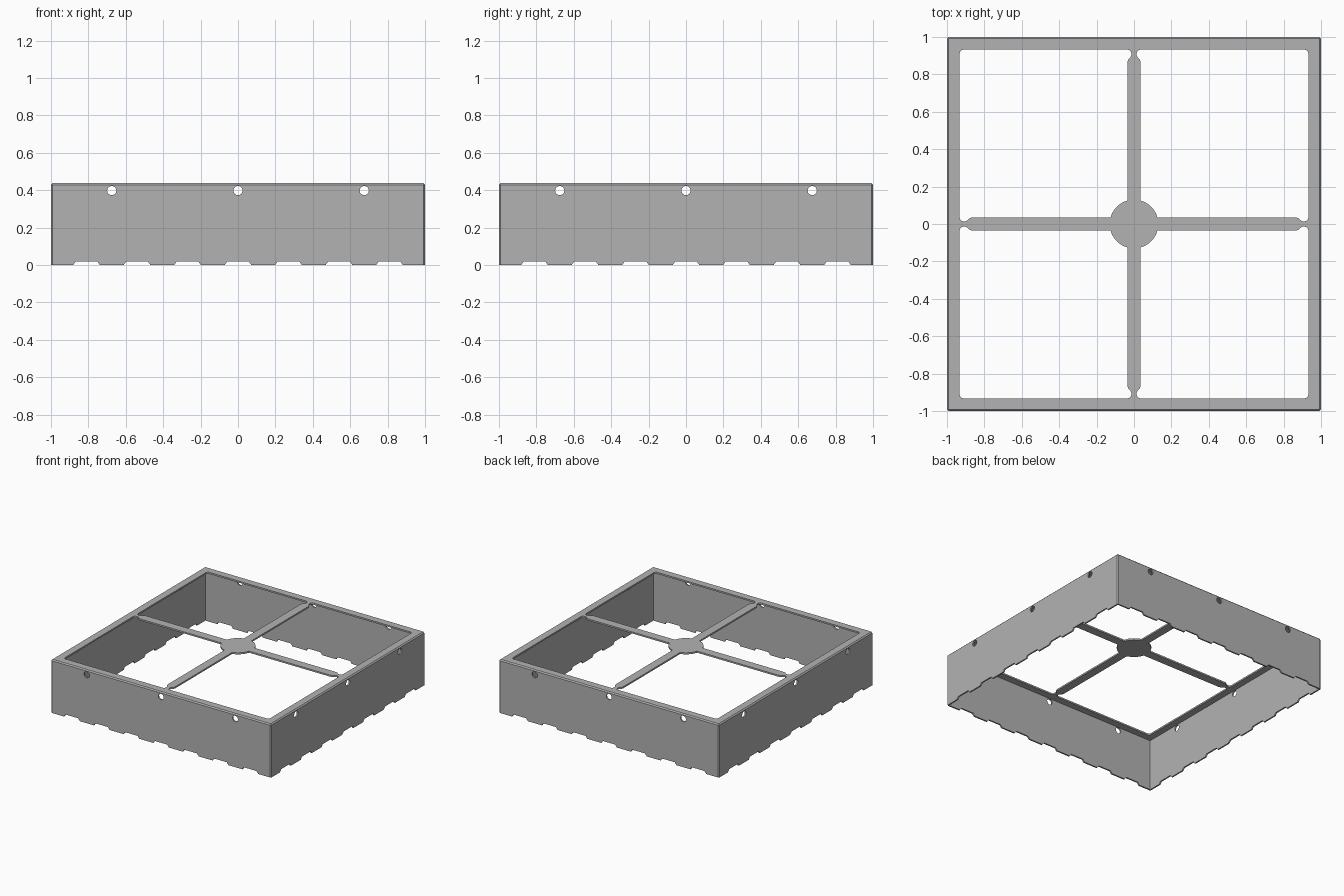
import bpy, bmesh, math
from mathutils import Matrix, Vector

if "Cube" in bpy.data.objects:
    bpy.data.objects.remove(bpy.data.objects["Cube"], do_unlink=True)

HEIGHT = 0.438     # overall height
WALL = 0.012       # side wall thickness
PLATE = 0.013      # thickness of the top rim and spokes
CHAMFER = 0.009

grey = bpy.data.materials.new("plain grey")
grey.use_nodes = True
grey.diffuse_color = (0.45, 0.45, 0.45, 1)
grey.node_tree.nodes["Principled BSDF"].inputs["Base Color"].default_value = (0.45, 0.45, 0.45, 1)


def add_object(name, bm):
    bmesh.ops.recalc_face_normals(bm, faces=bm.faces)
    mesh = bpy.data.meshes.new(name)
    bm.to_mesh(mesh)
    bm.free()
    mesh.materials.append(grey)
    obj = bpy.data.objects.new(name, mesh)
    bpy.context.collection.objects.link(obj)
    return obj


def prism(bm, points, direction):
    """Extrude a flat outline of 3D points along a direction."""
    face = bm.faces.new([bm.verts.new(p) for p in points])
    new = bmesh.ops.extrude_face_region(bm, geom=[face])["geom"]
    verts = [v for v in new if isinstance(v, bmesh.types.BMVert)]
    bmesh.ops.translate(bm, verts=verts, vec=direction)


def box(bm, low, high):
    size, mid = Vector(high) - Vector(low), (Vector(high) + Vector(low)) / 2
    bmesh.ops.create_cube(bm, size=1, matrix=Matrix.Translation(mid) @ Matrix.Diagonal((*size, 1)))


def arc(cx, cy, r, start, end, steps):
    angles = [math.radians(start + (end - start) * i / steps) for i in range(steps + 1)]
    return [(cx + r * math.cos(a), cy + r * math.sin(a)) for a in angles]


def subtract(obj, name, bm):
    """Cut a helper mesh out of obj, then drop the helper."""
    cutter = add_object(name, bm)
    cutter.hide_render = True
    mod = obj.modifiers.new(name, "BOOLEAN")
    mod.operation, mod.solver, mod.object = "DIFFERENCE", "EXACT", cutter
    bpy.context.view_layer.update()
    graph = bpy.context.evaluated_depsgraph_get()
    result = bpy.data.meshes.new_from_object(obj.evaluated_get(graph))
    obj.modifiers.clear()
    obj.data = result
    bpy.data.objects.remove(cutter, do_unlink=True)


# Outer block with chamfered upright and top edges
bm = bmesh.new()
box(bm, (-1, -1, 0), (1, 1, HEIGHT))
edges = [e for e in bm.edges if max(v.co.z for v in e.verts) > 0.1]
bmesh.ops.bevel(bm, geom=edges, offset=CHAMFER, segments=1, affect="EDGES")
frame = add_object("frame_with_spokes", bm)

# Hollow underside, leaving thin walls and a top plate
bm = bmesh.new()
inner = 1 - WALL
box(bm, (-inner, -inner, -0.1), (inner, inner, HEIGHT - PLATE))
subtract(frame, "cavity_cutter", bm)

# Four openings between rim, necked spokes and round hub
half, hub, rim = 0.035, 0.13, 0.932
lean = math.degrees(math.asin(half / hub))
spoke_end = [(half, 0.865), (0.031, 0.88), (0.019, 0.892), (0.0145, 0.9)]
opening = arc(0, 0, hub, lean, 90 - lean, 16) + spoke_end
opening += arc(0.0345, rim - 0.02, 0.02, 180, 90, 5)
opening += arc(rim - 0.02, rim - 0.02, 0.02, 90, 45, 3)
# The outline is symmetric about its diagonal
opening += [(y, x) for x, y in reversed(opening[17:-1])]
bm = bmesh.new()
for sx in (-1, 1):
    for sy in (-1, 1):
        prism(bm, [(sx * x, sy * y, HEIGHT - 0.1) for x, y in opening], (0, 0, 0.2))
subtract(frame, "opening_cutter", bm)

# Bottom notches and round holes, repeated on all four walls
notch = [(-0.07, -0.05), (0.07, -0.05), (0.07, 0.005), (0.063, 0.012), (0.058, 0.02),
         (-0.058, 0.02), (-0.063, 0.012), (-0.07, 0.005)]
hole = arc(0, 0.398, 0.0245, 0, 345, 23)
bm = bmesh.new()
for side in range(4):
    turn = Matrix.Rotation(side * math.pi / 2, 3, "Z")
    cuts = [(notch, 0.27 * i) for i in range(-3, 4)] + [(hole, 0.675 * i) for i in (-1, 0, 1)]
    for outline, offset in cuts:
        points = [turn @ Vector((x + offset, -1.03, z)) for x, z in outline]
        prism(bm, points, turn @ Vector((0, 0.06, 0)))
subtract(frame, "wall_cutter", bm)
